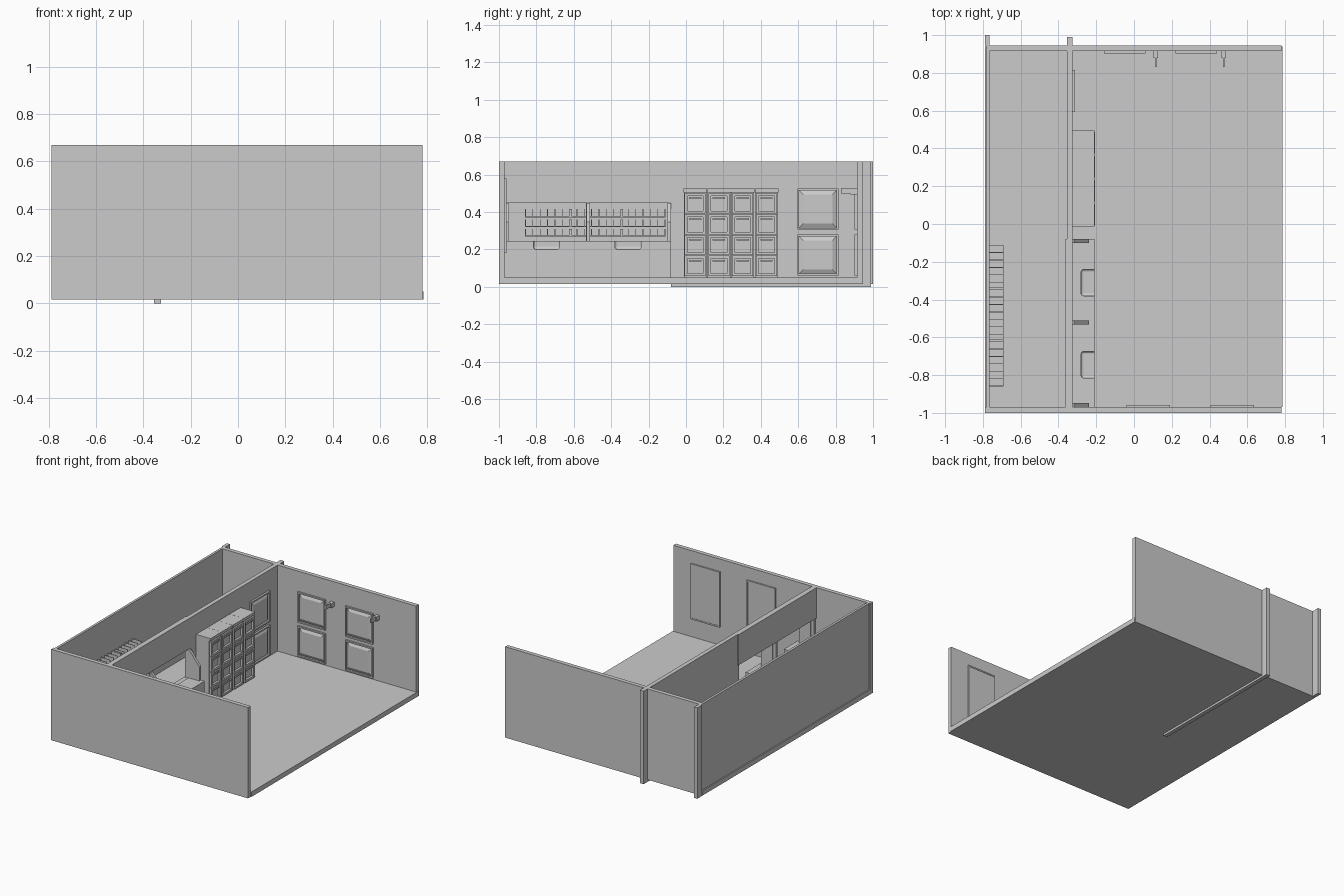
import bpy, bmesh, math
from mathutils import Matrix

if "Cube" in bpy.data.objects:
    bpy.data.objects.remove(bpy.data.objects["Cube"])


def make(name, bm, matrix=None):
    bmesh.ops.recalc_face_normals(bm, faces=bm.faces)
    me = bpy.data.meshes.new(name)
    bm.to_mesh(me)
    bm.free()
    if matrix is not None:
        me.transform(matrix)
    ob = bpy.data.objects.new(name, me)
    bpy.context.collection.objects.link(ob)
    return ob


def add_box(bm, x, y, z):
    m = Matrix.Translation([(a + b) / 2 for a, b in (x, y, z)]) @ \
        Matrix.Diagonal([b - a for a, b in (x, y, z)] + [1])
    return bmesh.ops.create_cube(bm, size=1, matrix=m)["verts"]


def boxes(name, items, matrix=None):
    bm = bmesh.new()
    for it in items:
        add_box(bm, *it)
    return make(name, bm, matrix)


def add_raised(bm, y, z, depth, slope):
    """Panel whose +x face is narrower than its base."""
    verts = add_box(bm, (0, depth), y, z)
    cy, cz = sum(y) / 2, sum(z) / 2
    for v in verts:
        if v.co.x > depth / 2:
            v.co.y -= math.copysign(slope, v.co.y - cy)
            v.co.z -= math.copysign(slope, v.co.z - cz)


def add_frame(bm, x, y, z, t):
    (y0, y1), (z0, z1) = y, z
    for yy, zz in (((y0, y0 + t), z), ((y1 - t, y1), z),
                   ((y0 + t, y1 - t), (z0, z0 + t)), ((y0 + t, y1 - t), (z1 - t, z1))):
        add_box(bm, x, yy, zz)


# Room shell
boxes("floor", [((-.79, .785), (-.97, .94), (.015, .05))])
boxes("front_wall", [((-.79, .78), (-1, -.97), (.015, .67))])
boxes("back_wall", [((-.765, .78), (.915, .945), (.015, .67))])
boxes("left_wall", [((-.782, -.765), (-.97, .945), (.05, .67)),
                    ((-.79, -.765), (.945, 1), (.015, .67))])

# Partition with service opening
boxes("partition_wall", [((-.355, -.325), (-.08, .99), (0, .67))])
boxes("opening_wall", [((-.362, -.325), (-.97, -.08), (.45, .67)),
                       ((-.362, -.325), (-.97, -.08), (.05, .24))])
boxes("opening_mullions", [((-.355, -.33), (y, y + .018), (.24, .45))
                           for y in (-.97, -.535, -.098)])

# Counter with two rounded tray recesses in its front edge
counter = boxes("counter", [((-.325, -.21), (-.97, -.08), (.05, .245))])
for y in (-.815, -.38):
    cut = boxes("tray_cutter", [((-.28, -.1), (y, y + .14), (.2, .35))])
    bev = cut.modifiers.new("round", 'BEVEL')
    bev.width, bev.segments = .014, 4
    mod = counter.modifiers.new("cut", 'BOOLEAN')
    mod.object, mod.solver = cut, 'EXACT'
    bpy.context.view_layer.objects.active = counter
    bpy.ops.object.modifier_apply(modifier=mod.name)
    bpy.data.objects.remove(cut)

# Sloped privacy dividers
for y in (-.968, -.532, -.1):
    bm = bmesh.new()
    f = bm.faces.new([bm.verts.new((x, y, z)) for x, z in
                      ((-.33, .24), (-.238, .24), (-.238, .345), (-.318, .447), (-.33, .447))])
    ext = bmesh.ops.extrude_face_region(bm, geom=[f])["geom"]
    bmesh.ops.translate(bm, vec=(0, .02, 0),
                        verts=[v for v in ext if isinstance(v, bmesh.types.BMVert)])
    make("counter_divider", bm)

# Pigeonhole rack on the left wall
rack = []
for z in (.27, .32, .37):
    rack.append(((-.765, -.692), (-.86, -.11), (z, z + .005)))
    for i in range(20):
        y = -.86 + i * .746 / 19
        w = .014 if i in (6, 13) else .004
        rack.append(((-.765, -.692), (y, y + w), (z + .005, z + (.04 if z < .37 else .045))))
boxes("pigeonhole_rack", rack)

# Row of four lockers with four recessed doors each
for i in range(4):
    y0 = -.012 + i * .127
    y1 = y0 + .122
    boxes("locker_body", [((-.325, -.222), (y0, y1), (.05, .505)),
                          ((-.325, -.21), (y0 - .001, y1 + .003), (.505, .525))])
    bm = bmesh.new()
    for k in range(4):
        z0 = .058 + k * .111
        ya, yb = y0 + .005, y1 - .005
        add_frame(bm, (-.222, -.206), (ya, yb), (z0, z0 + .108), .014)
        ym = (ya + yb) / 2
        add_box(bm, (-.222, -.208), (ym - .033, ym + .033), (z0 + .078, z0 + .086))
    make("locker_doors", bm)


# Doors with two raised panels
def panel_door(name, matrix):
    for z in ((.06, .28), (.305, .525)):
        bm = bmesh.new()
        add_frame(bm, (0, .013), (-.11, .11), z, .01)
        add_raised(bm, (-.1, .1), (z[0] + .01, z[1] - .01), .011, .022)
        make(name, bm, matrix)


panel_door("side_door_panel", Matrix.Translation((-.325, .705, 0)))
turn = Matrix.Rotation(-math.pi / 2, 4, 'Z')
for x in (-.05, .33):
    panel_door("back_door_panel", Matrix.Translation((x, .915, 0)) @ turn)

# Wall mounted units beside the back doors
for x in (.115, .475):
    boxes("wall_unit", [((x - .012, x + .012), (.88, .915), (.492, .525)),
                        ((x - .005, x + .005), (.83, .88), (.498, .528))])

# Thin framed boards on the inside of the front wall
for x in (-.04, .405):
    boxes("wall_board", [((x, x + .23), (-.97, -.962), (.18, .58))])
    bm = bmesh.new()
    add_frame(bm, (0, .011), (-.115, .115), (.18, .58), .01)
    make("board_frame", bm, Matrix.Translation((x + .115, -.97, 0)) @
         Matrix.Rotation(math.pi / 2, 4, 'Z'))
